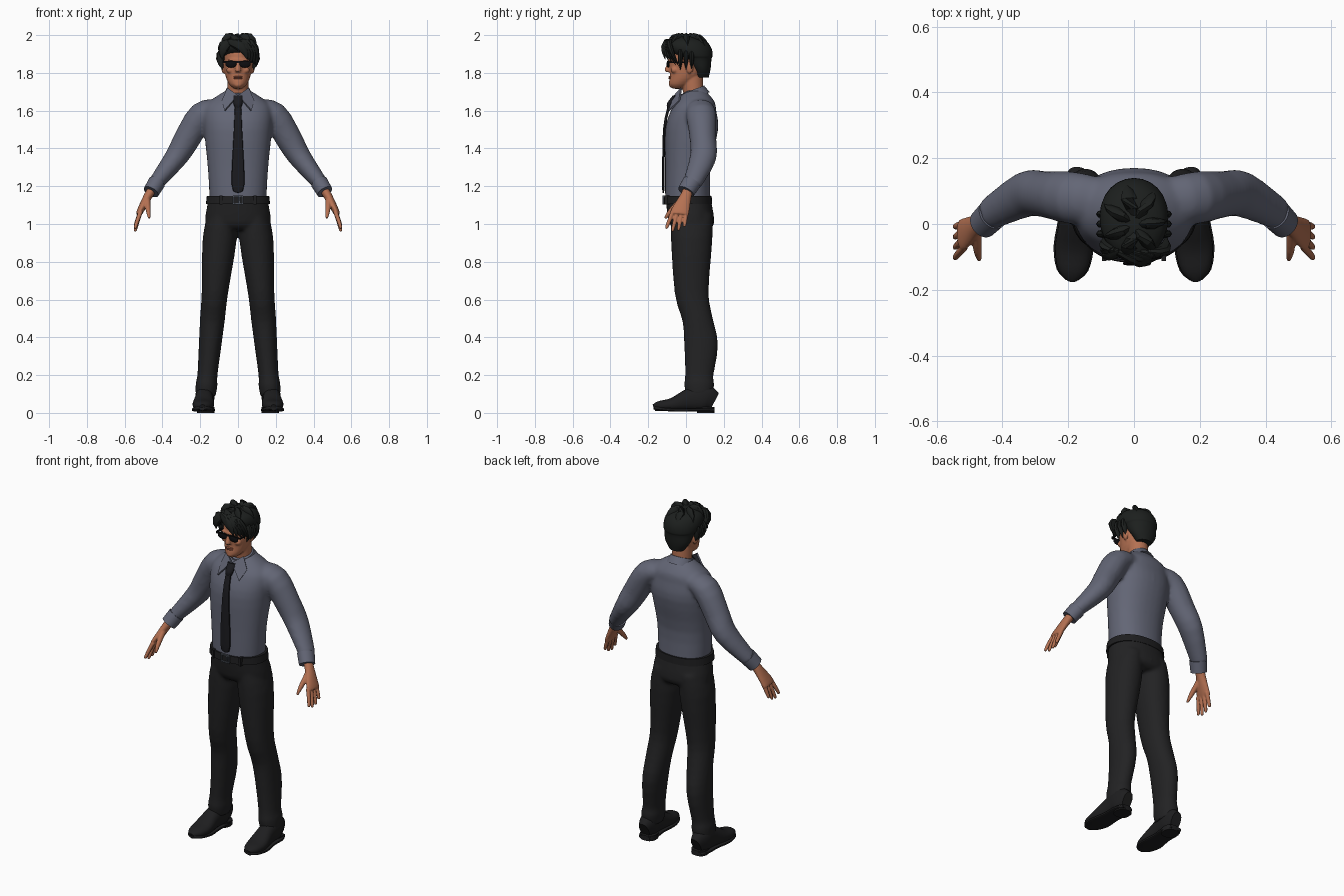
import bpy
import bmesh
from math import cos, sin, pi, copysign
from mathutils import Vector, Matrix

default_cube = bpy.data.objects.get("Cube")
if default_cube:
    bpy.data.objects.remove(default_cube, do_unlink=True)

UP, BACK = Vector((0, 0, 1)), Vector((0, 1, 0))
SIDES = (1, -1)


def material(name, red, green, blue):
    mat = bpy.data.materials.new(name)
    mat.use_nodes = True
    mat.diffuse_color = (red, green, blue, 1)
    shader = mat.node_tree.nodes["Principled BSDF"]
    shader.inputs["Base Color"].default_value = (red, green, blue, 1)
    shader.inputs["Roughness"].default_value = 0.8
    return mat


shirt_grey = material("shirt slate grey", .125, .133, .18)
trouser_black = material("trouser charcoal", .016, .016, .017)
skin_tan = material("tan skin", .46, .165, .085)
lip_brown = material("lip brown", .3, .09, .05)
hair_black = material("hair black", .012, .014, .013)
tie_black = material("tie black", .011, .011, .014)
leather_black = material("leather black", .013, .013, .014)
lens_black = material("lens black", .004, .004, .005)
buckle_grey = material("buckle steel", .07, .08, .1)


def flowing(rings, steps):
    """Add smoothly interpolated rings between the given ones."""
    keys = [Vector(ring) for ring in rings]
    keys = [keys[0], *keys, keys[-1]]
    result = []
    for before, start, end, after in zip(keys, keys[1:], keys[2:], keys[3:]):
        for step in range(steps):
            t = step / steps
            leave, arrive = (end - before) / 2, (after - start) / 2
            blend = t * t * (3 - 2 * t)
            result.append(start + (end - start) * blend
                          + leave * t * (1 - t) ** 2 - arrive * t * t * (1 - t))
    return result + [keys[-1]]


def loft(bm, rings, side=1, sides=24, steps=3, follow=True, ref=BACK, power=1.0):
    """Skin closed oval rings (x, y, z, half width, half depth)."""
    rings = flowing(rings, steps)
    centres = [Vector(ring[:3]) for ring in rings]
    last = len(rings) - 1
    loops = []
    for i, ring in enumerate(rings):
        along = UP
        if follow:
            along = (centres[min(i + 1, last)] - centres[max(i - 1, 0)]).normalized()
        across = ref.cross(along).normalized()
        depth = along.cross(across)
        loop = []
        for k in range(sides):
            c, s = cos(2 * pi * k / sides), sin(2 * pi * k / sides)
            c, s = copysign(abs(c) ** power, c), copysign(abs(s) ** power, s)
            point = centres[i] + across * c * ring[3] + depth * s * ring[4]
            point.x *= side
            loop.append(bm.verts.new(point))
        loops.append(loop)
    for low, high in zip(loops, loops[1:]):
        for k in range(sides):
            j = (k + 1) % sides
            bm.faces.new((low[k], low[j], high[j], high[k]))
    bm.faces.new(loops[0])
    bm.faces.new(loops[-1])


def column(bm, rings, **options):
    """Skin level rings on the centre line (z, y, half width, half depth)."""
    loft(bm, [(0, y, z, width, depth) for z, y, width, depth in rings], follow=False, **options)


def placed(centre, size):
    return Matrix.Translation(centre) @ Matrix.Diagonal((*size, 1))


def ball(bm, centre, size):
    bmesh.ops.create_uvsphere(bm, u_segments=16, v_segments=10, radius=1, matrix=placed(centre, size))


def box(bm, centre, size):
    bmesh.ops.create_cube(bm, size=1, matrix=placed(centre, size))


def finish(bm, name, mat, voxel=0, relax=4, thickness=0):
    """Turn the mesh into an object, fusing overlapping pieces if voxel is set."""
    bmesh.ops.recalc_face_normals(bm, faces=bm.faces)
    mesh = bpy.data.meshes.new(name)
    bm.to_mesh(mesh)
    bm.free()
    obj = bpy.data.objects.new(name, mesh)
    bpy.context.collection.objects.link(obj)
    mesh.materials.append(mat)
    if thickness:
        solid = obj.modifiers.new("thickness", "SOLIDIFY")
        solid.thickness, solid.offset = thickness, 0
    if voxel:
        fuse = obj.modifiers.new("fuse", "REMESH")
        fuse.mode, fuse.voxel_size = "VOXEL", voxel
        soft = obj.modifiers.new("soften", "SMOOTH")
        soft.factor, soft.iterations = 0.5, relax
    bpy.ops.object.select_all(action="DESELECT")
    obj.select_set(True)
    bpy.context.view_layer.objects.active = obj
    if obj.modifiers:
        bpy.ops.object.convert(target="MESH")
    bpy.ops.object.shade_smooth_by_angle(angle=0.7)


# Shirt: torso and both sleeves fused together
bm = bmesh.new()
column(bm, [(1.12, .01, .15, .12), (1.3, .01, .16, .12), (1.5, .03, .18, .14),
            (1.6, .04, .18, .12), (1.65, .05, .15, .1), (1.71, .05, .06, .05)], sides=32, power=.9)
for side in SIDES:
    loft(bm, [(.1, .07, 1.61, .05, .07), (.19, .08, 1.58, .07, .08), (.27, .09, 1.45, .07, .07),
              (.33, .09, 1.35, .06, .07), (.44, .03, 1.21, .04, .05)], side)
finish(bm, "shirt", shirt_grey, voxel=.01, relax=8)

# Cuffs
bm = bmesh.new()
for side in SIDES:
    loft(bm, [(.43, .03, 1.22, .046, .05), (.46, 0, 1.17, .043, .046)], side)
finish(bm, "cuffs", shirt_grey)

# Collar band and folded points
bm = bmesh.new()
loft(bm, [(0, .05, 1.67, .08, .08), (0, .035, 1.71, .065, .065)])
finish(bm, "collar_band", shirt_grey)
bm = bmesh.new()
for side in SIDES:
    corners = [(0, -.06, 1.68), (.055, -.025, 1.72), (.085, -.035, 1.65), (.07, -.09, 1.6)]
    bm.faces.new([bm.verts.new((x * side, y, z)) for x, y, z in corners])
finish(bm, "collar_points", shirt_grey, thickness=.009)

# Tie with knot
bm = bmesh.new()
loft(bm, [(0, -.085, 1.64, .016, .007), (0, -.115, 1.5, .022, .007),
          (0, -.12, 1.21, .034, .006), (0, -.12, 1.165, .003, .004)], sides=12, power=.6)
column(bm, [(1.615, -.085, .016, .015), (1.64, -.08, .024, .02), (1.68, -.06, .025, .01)], sides=12)
finish(bm, "tie", tie_black)

# Trousers: hips and legs fused together, the legs leaning out towards the feet
bm = bmesh.new()
column(bm, [(1.14, .01, .155, .12), (1.01, .03, .175, .12), (.97, .03, .14, .09)], sides=32, power=.9)
for side in SIDES:
    loft(bm, [(.18 - z * .09, y, z, width, depth) for z, y, width, depth in (
        (1.05, .03, .07, .11), (.92, .03, .09, .11), (.64, .03, .07, .09), (.5, .06, .066, .08),
        (.36, .08, .06, .09), (.2, .07, .053, .075), (.15, .07, .058, .08), (.09, .07, .053, .07))],
         side, power=.95)
finish(bm, "trousers", trouser_black, voxel=.01, relax=6)

# Belt, loops and buckle
bm = bmesh.new()
column(bm, [(1.106, .01, .17, .128), (1.148, .01, .165, .126)], sides=40, power=.9)
for side in SIDES:
    box(bm, (.09 * side, -.098, 1.127), (.014, .03, .05))
finish(bm, "belt", leather_black)
bm = bmesh.new()
for side in SIDES:
    box(bm, (0, -.12, 1.127 + side * .02), (.055, .01, .007))
    box(bm, (side * .025, -.12, 1.127), (.007, .01, .04))
box(bm, (.01, -.12, 1.127), (.007, .01, .04))
finish(bm, "buckle", buckle_grey)

# Shoes: upper, thin sole lifting at the toe, and heel block
bm = bmesh.new()
outline = [(.15, .03, .1), (.1, .05, .14), (.02, .047, .12), (-.07, .057, .07), (-.14, .044, .053), (-.17, .015, .035)]
for side in SIDES:
    loft(bm, [(.18 - y * .05, y, top / 2 + .01, width, top / 2) for y, width, top in outline],
         side, ref=UP, power=.85)
    loft(bm, [(.18 - y * .05, y, .016 + max(0, -y - .1) / 6, width + .004, .009) for y, width, top in outline],
         side, ref=UP, power=.5)
    loft(bm, [(.17, .105, z, .046, .046) for z in (0, .03)], side, power=.8)
finish(bm, "shoes", leather_black)

# Hands: palm, four fingers and thumb
bm = bmesh.new()
finger_lengths = (.09, .105, .1, .08)
for side in SIDES:
    loft(bm, [(.45, .015, 1.19, .024, .028), (.475, 0, 1.15, .023, .03),
              (.517, -.03, 1.07, .018, .048), (.526, -.035, 1.05, .014, .044)], side)
    for finger, length in enumerate(finger_lengths):
        y = -.07 + finger * .024
        reach = .035 - finger * .008
        loft(bm, [(.515 + bend, y - reach * t, 1.065 - length * t, size, size) for t, bend, size in (
            (0, 0, .012), (.5, .017, .011), (.9, .028, .009), (1, .03, .005))], side, 12)
    loft(bm, [(.48, -.02, 1.13, .016, .018), (.475, -.08, 1.07, .013, .014),
              (.47, -.11, 1.03, .006, .007)], side, 12)
finish(bm, "hands", skin_tan, voxel=.004, relax=3)

# Head: neck, skull, nose, brow, chin, ears and cheeks
bm = bmesh.new()
column(bm, [(1.64, .045, .055, .05), (1.78, .03, .055, .06)])
column(bm, [(1.716, -.045, .02, .025), (1.74, -.03, .047, .06), (1.79, 0, .068, .085),
            (1.86, .01, .075, .1), (1.92, .02, .075, .1), (1.97, .02, .03, .04)])
column(bm, [(1.866, -.082, .008, .01), (1.815, -.097, .016, .017), (1.804, -.09, .012, .012)], sides=12)
ball(bm, (0, -.078, 1.868), (.056, .018, .012))
ball(bm, (0, -.075, 1.738), (.022, .016, .016))
for side in SIDES:
    ball(bm, (.077 * side, .02, 1.83), (.011, .02, .034))
    ball(bm, (.042 * side, -.06, 1.815), (.02, .02, .018))
finish(bm, "head", skin_tan, voxel=.005, relax=3)
bm = bmesh.new()
for z in (1.771, 1.779):
    ball(bm, (0, -.083, z), (.024, .01, .005))
finish(bm, "lips", lip_brown)

# Sunglasses: lenses, brow bar and temples
bm = bmesh.new()
for side in SIDES:
    ball(bm, (.037 * side, -.095, 1.846), (.03, .008, .019))
    box(bm, (.078 * side, -.035, 1.857), (.006, .12, .009))
box(bm, (0, -.096, 1.858), (.15, .01, .009))
finish(bm, "sunglasses", lens_black)

# Hair: cap overhanging a shorter nape
bm = bmesh.new()
column(bm, [(1.775, .085, .045, .035), (1.82, .08, .075, .05), (1.875, .055, .09, .08),
            (1.89, .04, .1, .1), (1.93, .015, .104, .12), (1.97, .005, .085, .1), (1.994, 0, .03, .04)])


def lock(start, middle, end, width, side=1):
    """Add a curved tuft of hair that tapers to a point."""
    start, middle, end = Vector(start), Vector(middle), Vector(end)
    rings = []
    for step in range(5):
        t = step / 4
        point = start * (1 - t) ** 2 + middle * 2 * t * (1 - t) + end * t * t
        size = width * (.05 + sin(pi * (.2 + .8 * t)))
        rings.append((*point, size, size * .6))
    loft(bm, rings, side, sides=8, steps=1)


# Fringe sweeping from the parting to the left temple
for k in range(5):
    lock((-.05 + k * .022, -.085, 1.965), (.035 + k * .017, -.135 + k * .008, 1.955),
         (.05 + k * .012, -.11 + k * .018, 1.87 - k * .009), .026)
# Short locks on the right brow, both temples and the crown
for k in range(3):
    lock((-.04 - k * .012, -.08, 1.965), (-.09, -.11 + k * .02, 1.94), (-.085, -.085 + k * .025, 1.87), .025)
    for side in SIDES:
        y = -.03 + k * .03
        lock((.085, y, 1.92), (.105, y, 1.88), (.08, y, 1.815), .022, side)
for k in range(7):
    x, y = cos(2 * pi * k / 7), sin(2 * pi * k / 7)
    lock((x * .02, y * .02, 1.975), (x * .06, y * .08, 2), (x * .1, .01 + y * .115, 1.945), .03)
finish(bm, "hair", hair_black)
